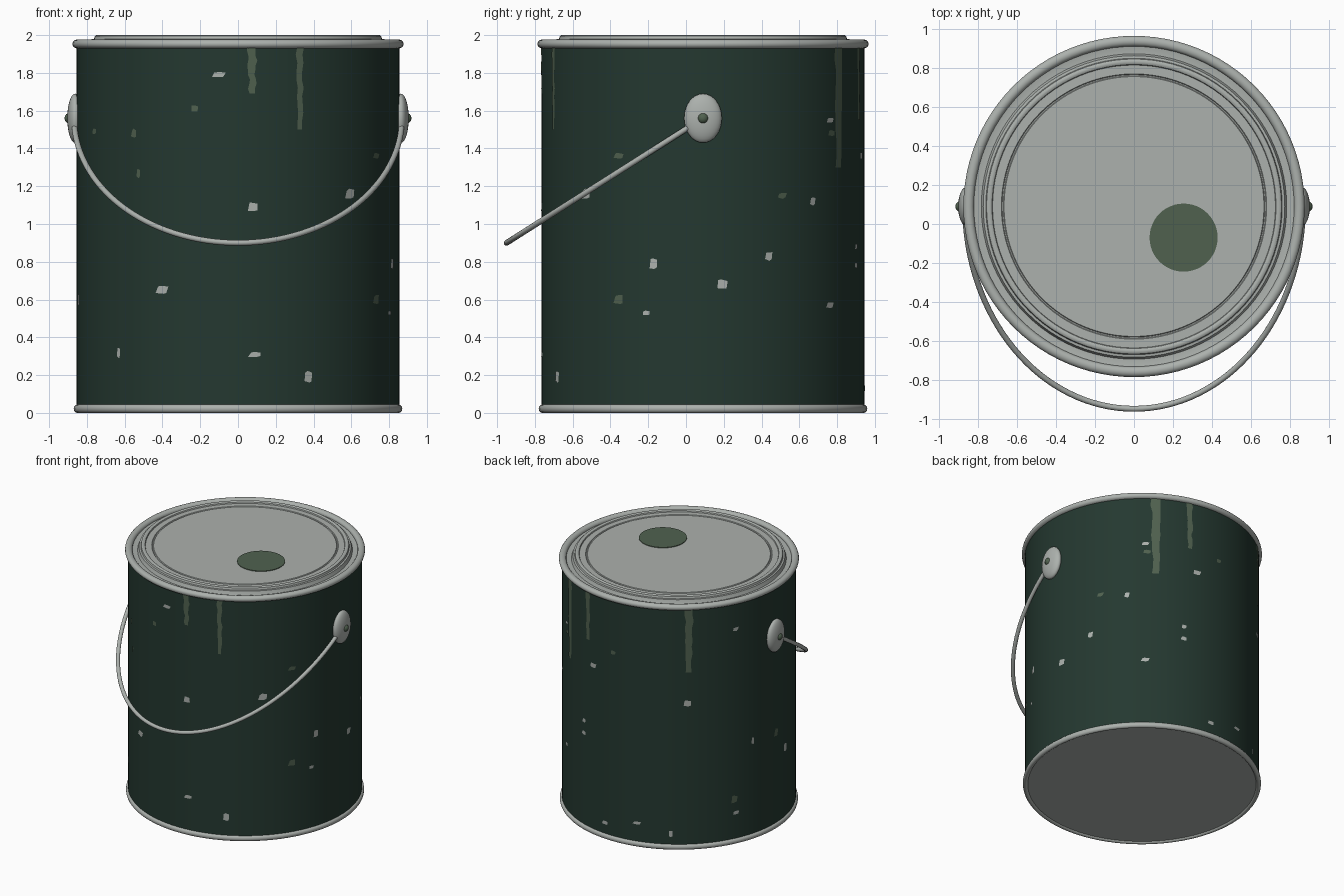
import bpy, bmesh, math, random
from mathutils import Vector

if "Cube" in bpy.data.objects:
    bpy.data.objects.remove(bpy.data.objects["Cube"])

random.seed(4)
CY, R = 0.09, 0.855          # can axis y, wall radius


def material(name, rgb):
    m = bpy.data.materials.new(name)
    lin = [((c / 255 + 0.055) / 1.055) ** 2.4 for c in rgb]
    m.diffuse_color = (*lin, 1)
    m.use_nodes = True
    m.node_tree.nodes["Principled BSDF"].inputs["Base Color"].default_value = m.diffuse_color
    return m


STEEL = material("steel", (172, 177, 173))
GREEN = material("dark green paint", (36, 56, 48))
DRIP = material("dried paint", (80, 97, 79))


def finish(bm, name, mat, smooth=True):
    bmesh.ops.recalc_face_normals(bm, faces=bm.faces)
    me = bpy.data.meshes.new(name)
    bm.to_mesh(me)
    bm.free()
    me.materials.append(mat)
    ob = bpy.data.objects.new(name, me)
    bpy.context.collection.objects.link(ob)
    if smooth:
        bpy.ops.object.select_all(action='DESELECT')
        ob.select_set(True)
        bpy.context.view_layer.objects.active = ob
        bpy.ops.object.shade_smooth_by_angle(angle=math.radians(35))
    return ob


def lathe(name, profile, mat, closed=False, seg=96):
    """Spin (radius, z) points about the can axis."""
    bm = bmesh.new()
    rings = []
    for r, z in profile:
        if r == 0:
            rings.append([bm.verts.new((0, CY, z))] * seg)
        else:
            rings.append([bm.verts.new((r * math.cos(2 * math.pi * i / seg),
                                        CY + r * math.sin(2 * math.pi * i / seg), z))
                          for i in range(seg)])
    pairs = list(zip(rings, rings[1:])) + ([(rings[-1], rings[0])] if closed else [])
    for a, b in pairs:
        for i in range(seg):
            j = (i + 1) % seg
            bm.faces.new(list(dict.fromkeys((a[i], a[j], b[j], b[i]))))
    return finish(bm, name, mat)


def roll(r, z, hr, hz, n=14):
    """Rounded rim cross-section."""
    return [(r + hr * math.cos(2 * math.pi * i / n), z + hz * math.sin(2 * math.pi * i / n))
            for i in range(n)]


def on_wall(deg, u, z, lift):
    a = math.radians(deg) + u / R
    return ((R + lift) * math.cos(a), CY + (R + lift) * math.sin(a), z)


# can wall, rims, base
lathe("can_wall", [(R, 0.02), (R, 1.95)], GREEN)
lathe("bottom_rim", roll(0.851, 0.022, 0.019, 0.022), STEEL, closed=True)
lathe("top_rim", roll(0.85, 1.953, 0.027, 0.024), STEEL, closed=True)
lathe("base", [(0, 0.012), (0.85, 0.012)], STEEL)

# lid with stepped lip and pressed panel
lathe("lid", [(0.85, 1.958), (0.825, 1.95), (0.785, 1.95), (0.78, 1.962), (0.775, 1.978),
              (0.762, 1.98), (0.758, 1.995), (0.75, 2.0), (0.738, 2.0), (0.73, 1.995),
              (0.727, 1.986), (0.682, 1.986), (0.678, 1.981), (0.672, 1.981),
              (0.668, 1.986), (0, 1.986)], STEEL)

# paint spot on the lid
bm = bmesh.new()
bmesh.ops.create_cone(bm, cap_ends=True, segments=48, radius1=0.175, radius2=0.175, depth=0.006)
bmesh.ops.translate(bm, verts=bm.verts, vec=(0.255, -0.07, 1.988))
finish(bm, "lid_paint_spot", DRIP)

# ears and rivets
for side, s in (("right", 1), ("left", -1)):
    for part, mat, x, size in (("ear", STEEL, 0.862, (0.042, 0.1, 0.13)),
                               ("rivet", DRIP, 0.888, (0.03, 0.03, 0.03))):
        bm = bmesh.new()
        bmesh.ops.create_uvsphere(bm, u_segments=32, v_segments=16, radius=1)
        bmesh.ops.scale(bm, verts=bm.verts, vec=size)
        bmesh.ops.translate(bm, verts=bm.verts, vec=(s * x, CY, 1.56))
        finish(bm, f"{side}_{part}", mat)

# wire handle: half ellipse in a tilted plane
bm = bmesh.new()
N, K, WIRE = 64, 12, 0.015
down = Vector((0, -1.04, -0.66))
normal = Vector((1, 0, 0)).cross(down).normalized()
rings = []
for i in range(N + 1):
    t = math.pi * i / N
    p = Vector((0.868 * math.cos(t), CY, 1.56)) + down * math.sin(t)
    tan = (Vector((-0.868 * math.sin(t), 0, 0)) + down * math.cos(t)).normalized()
    side = tan.cross(normal)
    rings.append([bm.verts.new(p + WIRE * (normal * math.cos(2 * math.pi * k / K)
                                           + side * math.sin(2 * math.pi * k / K)))
                  for k in range(K)])
for a, b in zip(rings, rings[1:]):
    for k in range(K):
        bm.faces.new((a[k], a[(k + 1) % K], b[(k + 1) % K], b[k]))
bm.faces.new(rings[0])
bm.faces.new(rings[-1])
finish(bm, "handle", STEEL)

# paint drips: wobbly strips running down from the rim (angle, lowest z, width)
bm = bmesh.new()
for deg, low, width in ((-85, 1.69, 0.05), (-67.5, 1.5, 0.038), (57, 1.3, 0.075),
                        (74, 1.55, 0.05), (130, 1.43, 0.065)):
    rows = []
    for i in range(11):
        f = i / 10
        w = width * (1 - 0.35 * f) * random.uniform(0.8, 1.1) / 2
        o = random.uniform(-0.006, 0.006)
        z = 1.94 + (low - 1.94) * f
        rows.append([bm.verts.new(on_wall(deg, o + k * w, z, 0.003)) for k in (-1, 0, 1)])
    for a, b in zip(rows, rows[1:]):
        for k in (0, 1):
            bm.faces.new((a[k], b[k], b[k + 1], a[k + 1]))
finish(bm, "paint_drips", DRIP)


# chips: small ragged plates (angle, z, width, height)
def chips(name, mat, spots):
    bm = bmesh.new()
    for deg, z, w, h in spots:
        pts = [(-0.5, -0.4), (0.1, -0.5), (0.4, -0.35), (0.5, 0.4), (-0.1, 0.5), (-0.35, 0.4)]
        bm.faces.new([bm.verts.new(on_wall(deg, w * (u + random.uniform(-.08, .08)),
                                           z + h * (v + random.uniform(-.08, .08)), 0.003))
                      for u, v in pts])
    finish(bm, name, mat, smooth=False)


chips("bare_metal_chips", STEEL, [
    (-96.7, 1.79, .065, .03), (-84.6, 1.09, .05, .05), (-46.4, 1.16, .06, .05),
    (-118, .65, .07, .045), (-137.5, .32, .025, .055), (-84, .31, .065, .03),
    (-64.4, .19, .045, .06), (-17.7, .79, .04, .055), (-20.5, .53, .04, .025),
    (6.7, .68, .055, .05), (24, .83, .04, .045), (42.7, 1.12, .04, .04),
    (51.6, .57, .06, .035), (51.6, 1.55, .055, .025), (71, .78, .05, .03),
    (71, .88, .04, .03), (78, 1.36, .06, .04), (129, 1.18, .06, .05),
    (154, 1.73, .045, .03), (164, .79, .025, .055), (190, .6, .05, .06),
    (154, .25, .05, .03), (121, .13, .03, .05), (104, .19, .06, .025),
    (86, .13, .05, .03)])
chips("dried_paint_chips", DRIP, [
    (-105.6, 1.61, .04, .035), (-152.7, 1.49, .045, .03), (-130, 1.48, .035, .045),
    (-128, 1.27, .025, .05), (-31.4, 1.36, .06, .03), (-31.4, .6, .06, .05),
    (52.7, 1.48, .06, .03), (29.4, 1.15, .05, .03), (91, 1.52, .045, .03),
    (181, .77, .05, .06), (153, .36, .05, .06)])
